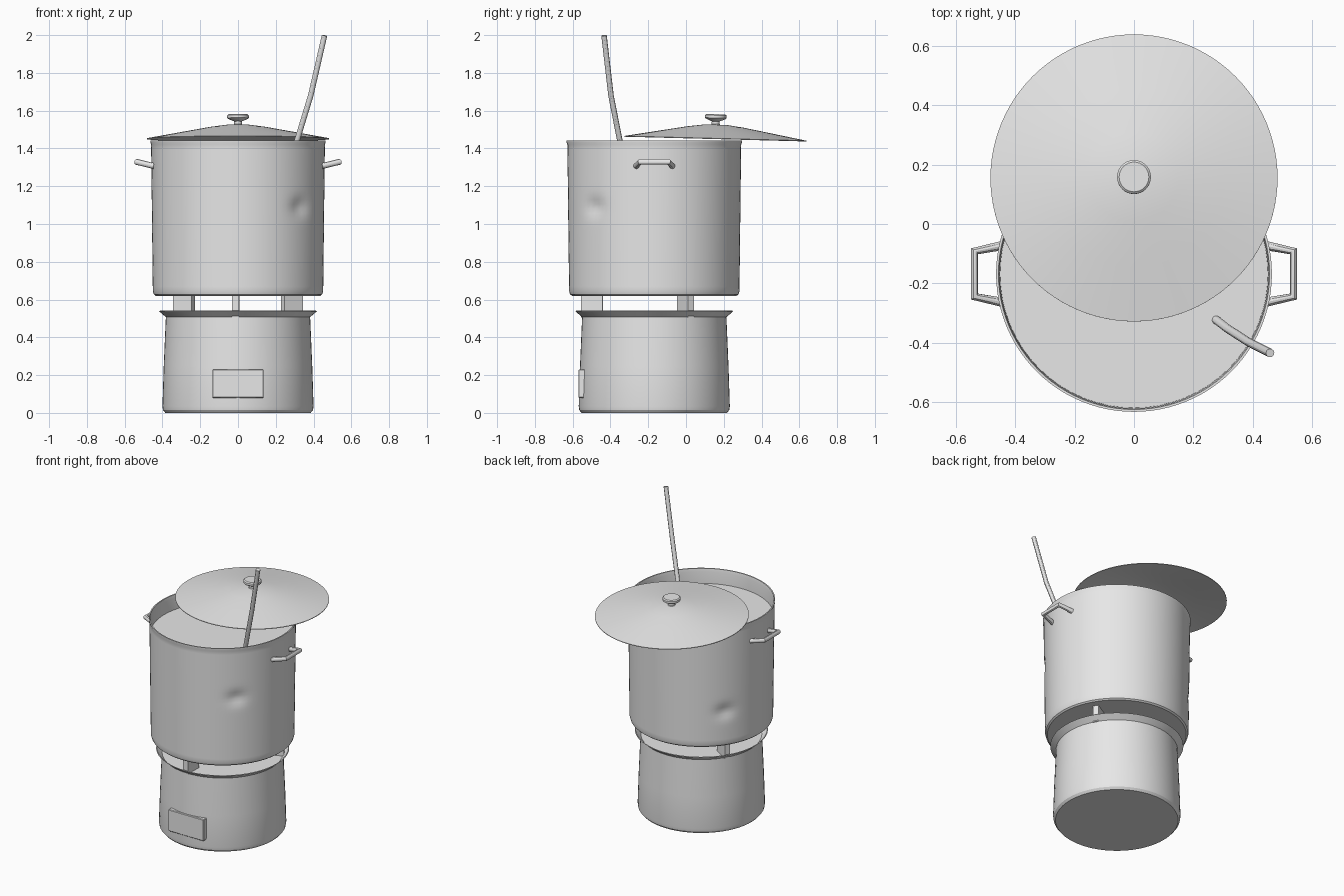
import bpy, bmesh, math
from mathutils import Vector, Matrix

if "Cube" in bpy.data.objects:
    bpy.data.objects.remove(bpy.data.objects["Cube"])

CY = -0.168  # shared axis of stove and pot

metal = bpy.data.materials.new("plain grey metal")
metal.diffuse_color = (0.8, 0.8, 0.8, 1)
metal.use_nodes = True
metal.node_tree.nodes["Principled BSDF"].inputs["Base Color"].default_value = metal.diffuse_color


def finish(name, bm, loc=(0, 0, 0), smooth=True):
    bmesh.ops.recalc_face_normals(bm, faces=bm.faces)
    me = bpy.data.meshes.new(name)
    bm.to_mesh(me)
    bm.free()
    ob = bpy.data.objects.new(name, me)
    ob.location = loc
    bpy.context.collection.objects.link(ob)
    me.materials.append(metal)
    if smooth:
        bpy.ops.object.select_all(action='DESELECT')
        ob.select_set(True)
        bpy.context.view_layer.objects.active = ob
        bpy.ops.object.shade_smooth_by_angle(angle=math.radians(30))
    return ob


def lathe(name, profile, loc, segs=64, shape=None):
    """Spin a closed (radius, z) profile around the vertical axis."""
    bm = bmesh.new()
    rings = []
    for r, z in profile:
        if r == 0:
            rings.append([bm.verts.new((0, 0, z))] * segs)
        else:
            rings.append([bm.verts.new((r * math.cos(a), r * math.sin(a), z))
                          for a in (2 * math.pi * i / segs for i in range(segs))])
    for a, b in zip(rings, rings[1:]):
        for i in range(segs):
            j = (i + 1) % segs
            quad = list(dict.fromkeys((a[i], a[j], b[j], b[i])))
            if len(quad) > 2:
                bm.faces.new(quad)
    if shape:
        for v in bm.verts:
            shape(v)
    return finish(name, bm, loc)


def tube(name, points, radius, sides=12):
    """Round rod along a path, with mitred corners and capped ends."""
    pts = [Vector(p) for p in points]
    bm = bmesh.new()
    rings = []
    side = None
    for i, p in enumerate(pts):
        d_in = (p - pts[i - 1]).normalized() if i else (pts[1] - p).normalized()
        d_out = (pts[i + 1] - p).normalized() if i < len(pts) - 1 else d_in
        t = (d_in + d_out).normalized()
        ref = side if side else (Vector((0, 0, 1)) if abs(t.z) < 0.8 else Vector((1, 0, 0)))
        side = (ref - t * ref.dot(t)).normalized()
        up = t.cross(side)
        rings.append([bm.verts.new(p + radius * (math.cos(a) * side + math.sin(a) * up))
                      for a in (2 * math.pi * k / sides for k in range(sides))])
    for a, b in zip(rings, rings[1:]):
        for k in range(sides):
            j = (k + 1) % sides
            bm.faces.new((a[k], a[j], b[j], b[k]))
    bm.faces.new(rings[0])
    bm.faces.new(rings[-1])
    return finish(name, bm)


def box(name, size, centre, angle=0.0, bevel=0.0):
    bm = bmesh.new()
    bmesh.ops.create_cube(bm, size=1)
    bmesh.ops.scale(bm, vec=size, verts=bm.verts)
    if bevel:
        bmesh.ops.bevel(bm, geom=bm.edges[:], offset=bevel, segments=1, affect='EDGES')
    bmesh.ops.rotate(bm, matrix=Matrix.Rotation(angle, 3, 'Z'), verts=bm.verts)
    return finish(name, bm, centre, smooth=False)


# Stove body with flared top rim and recessed burner plate
lathe("stove_body", [(0, 0), (0.385, 0), (0.397, 0.015), (0.4, 0.035), (0.393, 0.25),
                     (0.382, 0.507), (0.418, 0.538), (0.413, 0.541),
                     (0.38, 0.507), (0, 0.507)], (0, CY, 0))

# Stove door
box("stove_door", (0.272, 0.04, 0.15), (0, -0.55, 0.155), bevel=0.004)

# Three radial pot supports
for deg in (30, 150, 268):
    a = math.radians(deg)
    box("pot_support", (0.115, 0.036, 0.12),
        (0.33 * math.cos(a), CY + 0.33 * math.sin(a), 0.565), a)


# Pot with two shallow dents in the wall
def dent(v):
    r = math.hypot(v.co.x, v.co.y)
    if r < 0.44:
        return
    for deg, z, depth in ((-44, 1.09, 0.018), (144, 0.86, 0.018)):
        off = math.atan2(v.co.y, v.co.x) - math.radians(deg)
        off = math.atan2(math.sin(off), math.cos(off)) * r
        k = math.exp(-(off / 0.055) ** 2 - ((v.co.z - z) / 0.045) ** 2)
        v.co.x *= 1 - k * depth / r
        v.co.y *= 1 - k * depth / r


wall = [(0.451 + 0.009 * i / 32, 0.645 + 0.775 * i / 32) for i in range(33)]
lathe("pot", [(0, 0.62), (0.436, 0.62), (0.446, 0.628)] + wall +
      [(0.464, 1.432), (0.464, 1.442), (0.456, 1.442), (0.452, 1.42), (0.45, 1.32),
       (0, 1.32)], (0, CY, 0), 96, dent)

# Liquid surface inside the pot
lathe("pot_contents", [(0, 1.325), (0.4505, 1.325), (0.4505, 1.34), (0, 1.34)], (0, CY, 0))

# Side handles
for s in (-1, 1):
    tube("pot_handle", [(s * 0.445, CY - 0.095, 1.307), (s * 0.537, CY - 0.076, 1.329),
                        (s * 0.537, CY + 0.076, 1.329), (s * 0.445, CY + 0.095, 1.307)], 0.0155)

# Lid slid back and slightly tilted, with its knob
tilt = math.radians(-1.5)
lid = lathe("lid", [(0, 0.073), (0.06, 0.072), (0.15, 0.06), (0.3, 0.033), (0.483, 0.0),
                    (0.483, -0.004), (0.3, 0.026), (0.15, 0.053), (0, 0.066)],
            (0, 0.155, 1.4535), 96)
knob = lathe("lid_knob", [(0, 0.066), (0.03, 0.066), (0.021, 0.076), (0.021, 0.09),
                          (0.05, 0.102), (0.057, 0.108), (0.057, 0.122), (0.05, 0.128),
                          (0, 0.128)], (0, 0.155, 1.4535), 32)
for ob in (lid, knob):
    ob.rotation_euler.x = tilt

# Ladle handle resting on the rim
tube("ladle_handle", [(0.25, -0.30, 1.26), (0.278, -0.324, 1.34), (0.315, -0.352, 1.45),
                      (0.385, -0.397, 1.68), (0.458, -0.434, 1.998)], 0.0145)
